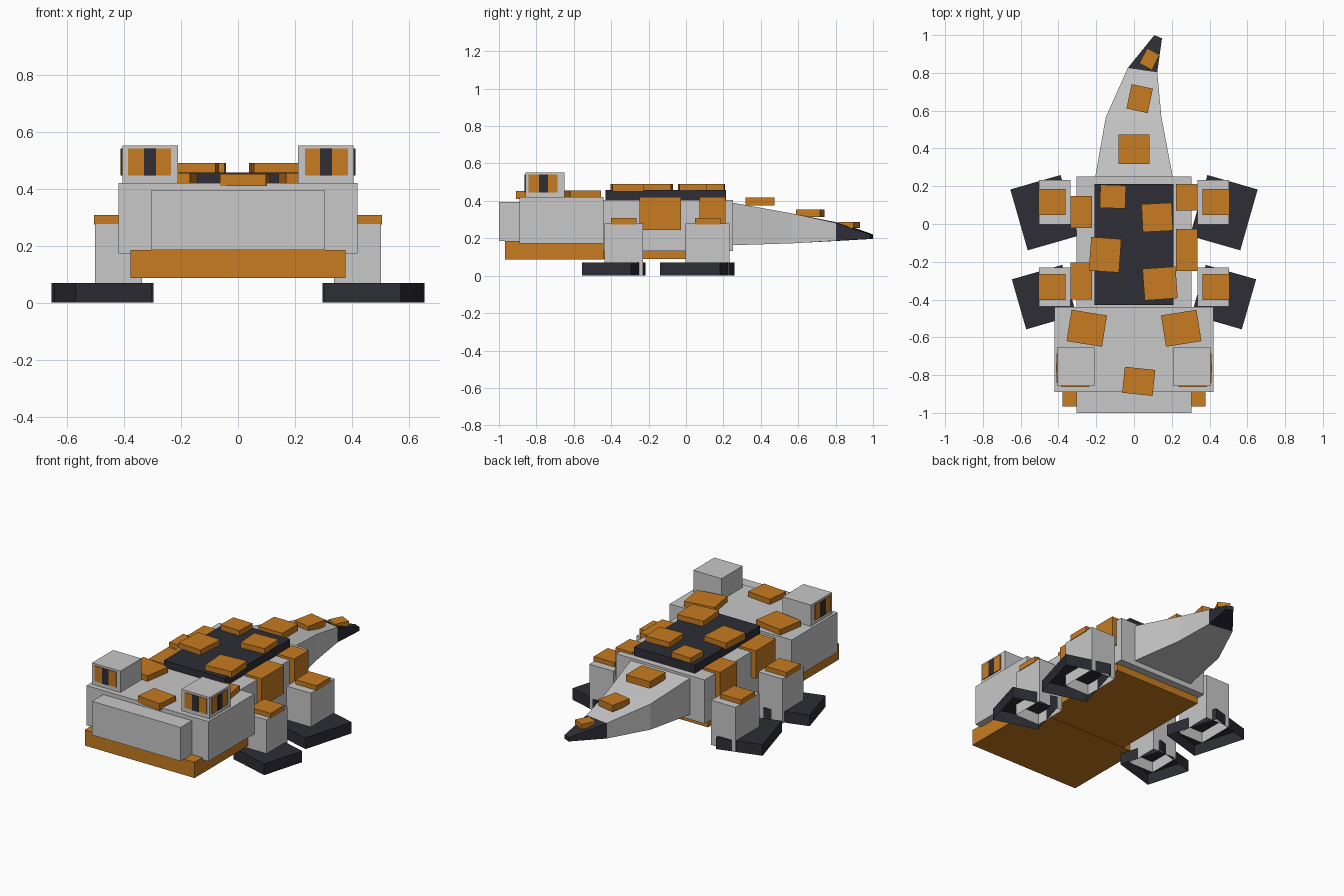
import bpy, bmesh, math
from mathutils import Matrix, Vector

cube = bpy.data.objects.get("Cube")
if cube:
    bpy.data.objects.remove(cube, do_unlink=True)


def material(name, rgb):
    m = bpy.data.materials.new(name)
    m.use_nodes = True
    m.diffuse_color = (*rgb, 1)
    m.node_tree.nodes["Principled BSDF"].inputs["Base Color"].default_value = (*rgb, 1)
    return m


GREY = material("light_grey", (0.58, 0.58, 0.58))
ORANGE = material("orange", (0.57, 0.2, 0.015))
DARK = material("dark_slate", (0.026, 0.026, 0.036))


def finish(name, bm, *mats):
    mesh = bpy.data.meshes.new(name)
    bm.to_mesh(mesh)
    bm.free()
    for m in mats:
        mesh.materials.append(m)
    ob = bpy.data.objects.new(name, mesh)
    bpy.context.collection.objects.link(ob)
    return ob


def box(name, mat, x, y, z, turn=0, open_bottom=False):
    """Box from (min, max) ranges, turned about its own vertical axis."""
    bm = bmesh.new()
    bmesh.ops.create_cube(bm, size=1)
    if open_bottom:
        bm.normal_update()
        low = [f for f in bm.faces if f.normal.z < -0.5]
        bmesh.ops.delete(bm, geom=low, context='FACES_ONLY')
    mid = Vector([(a + b) / 2 for a, b in (x, y, z)])
    size = [b - a for a, b in (x, y, z)]
    bm.transform(Matrix.Translation(mid) @ Matrix.Rotation(math.radians(turn), 4, 'Z')
                 @ Matrix.Diagonal((*size, 1)))
    return finish(name, bm, mat)


def plate(name, cx, cy, w, d, z, turn=0):
    box(name, ORANGE, (cx - w / 2, cx + w / 2), (cy - d / 2, cy + d / 2), z, turn)


def span(side, a, b):
    """Range on the x axis, mirrored to the chosen side."""
    return tuple(sorted((side * a, side * b)))


# Head, jaw and trunk
box("head", GREY, (-0.42, 0.42), (-0.89, -0.44), (0.172, 0.42))
box("snout", GREY, (-0.305, 0.305), (-1.0, -0.88), (0.185, 0.395))
box("lower_jaw", ORANGE, (-0.378, 0.378), (-0.967, -0.442), (0.087, 0.185))
box("body", GREY, (-0.305, 0.305), (-0.45, 0.252), (0.132, 0.405))
box("belly", ORANGE, (-0.295, 0.295), (-0.442, 0.205), (0.089, 0.135))
box("back_panel", DARK, (-0.21, 0.21), (-0.43, 0.213), (0.4, 0.457))

# Eyes and legs on both sides
for side, label in ((1, "left"), (-1, "right")):
    box(label + "_eye_block", GREY, span(side, 0.21, 0.405), (-0.857, -0.65), (0.41, 0.553))
    ez = (0.446, 0.541)
    box(label + "_eye_front", ORANGE, span(side, 0.235, 0.386), (-0.862, -0.855), ez)
    box(label + "_pupil_front", DARK, span(side, 0.288, 0.331), (-0.864, -0.857), ez)
    box(label + "_eye_side", ORANGE, span(side, 0.403, 0.41), (-0.841, -0.686), ez)
    box(label + "_pupil_side", DARK, span(side, 0.405, 0.412), (-0.786, -0.739), ez)
    plate(label + "_brow_scale", side * 0.25, -0.552, 0.19, 0.168, (0.41, 0.455), side * 9)

    for end, y, foot_y, foot_len in (("front", (-0.437, -0.23), -0.387, 0.275),
                                     ("rear", (-0.002, 0.233), 0.06, 0.335)):
        part = label + "_" + end
        box(part + "_leg", GREY, span(side, 0.337, 0.503), y, (0.002, 0.28), open_bottom=True)
        my = (y[0] + y[1]) / 2
        plate(part + "_leg_scale", side * 0.435, my, 0.143, 0.137, (0.275, 0.308))
        box(part + "_foot", DARK, span(side, 0.337, 0.614),
            (foot_y - foot_len / 2, foot_y + foot_len / 2), (0, 0.07),
            turn=-side * 16, open_bottom=True)

# Scales wrapping over the flanks
for name, side, y in (("left_front", 1, (-0.248, -0.027)), ("left_rear", 1, (0.072, 0.212)),
                      ("right_front", -1, (-0.4, -0.205)), ("right_rear", -1, (-0.02, 0.147))):
    box(name + "_flank_scale", ORANGE, span(side, 0.222, 0.337), y, (0.245, 0.42))

# Loose scales on head, back and tail
plate("crown_scale", 0.025, -0.833, 0.162, 0.138, (0.41, 0.453), -6)
for i, (cx, cy, w, d, turn) in enumerate(((-0.112, 0.145, 0.135, 0.123, -2),
                                          (0.123, 0.035, 0.16, 0.148, 3),
                                          (-0.153, -0.163, 0.16, 0.178, -4),
                                          (0.138, -0.315, 0.175, 0.168, 4))):
    plate(f"back_scale_{i + 1}", cx, cy, w, d, (0.45, 0.49), turn)
plate("tail_scale_1", 0.0, 0.395, 0.165, 0.155, (0.375, 0.418))
plate("tail_scale_2", 0.03, 0.664, 0.115, 0.132, (0.314, 0.355), -12)
plate("tail_scale_3", 0.082, 0.873, 0.075, 0.09, (0.256, 0.287), -27)

# Tail: rectangular rings (right x, y, left x, y, bottom, top) bridged to a dark tip
bm = bmesh.new()
rings = []
for x0, y0, x1, y1, low, high in ((-0.205, 0.25, 0.205, 0.25, 0.163, 0.39),
                                  (-0.15, 0.563, 0.145, 0.567, 0.173, 0.333),
                                  (-0.033, 0.826, 0.123, 0.803, 0.187, 0.282),
                                  (0.108, 1.0, 0.148, 0.983, 0.197, 0.221)):
    rings.append([bm.verts.new(p) for p in ((x0, y0, low), (x1, y1, low),
                                            (x1, y1, high), (x0, y0, high))])
for n, (a, b) in enumerate(zip(rings, rings[1:])):
    for k in range(4):
        f = bm.faces.new((a[k], a[(k + 1) % 4], b[(k + 1) % 4], b[k]))
        f.material_index = int(n == 2)
bm.faces.new(rings[0])
bm.faces.new(rings[-1]).material_index = 1
bmesh.ops.recalc_face_normals(bm, faces=bm.faces)
finish("tail", bm, GREY, DARK)
